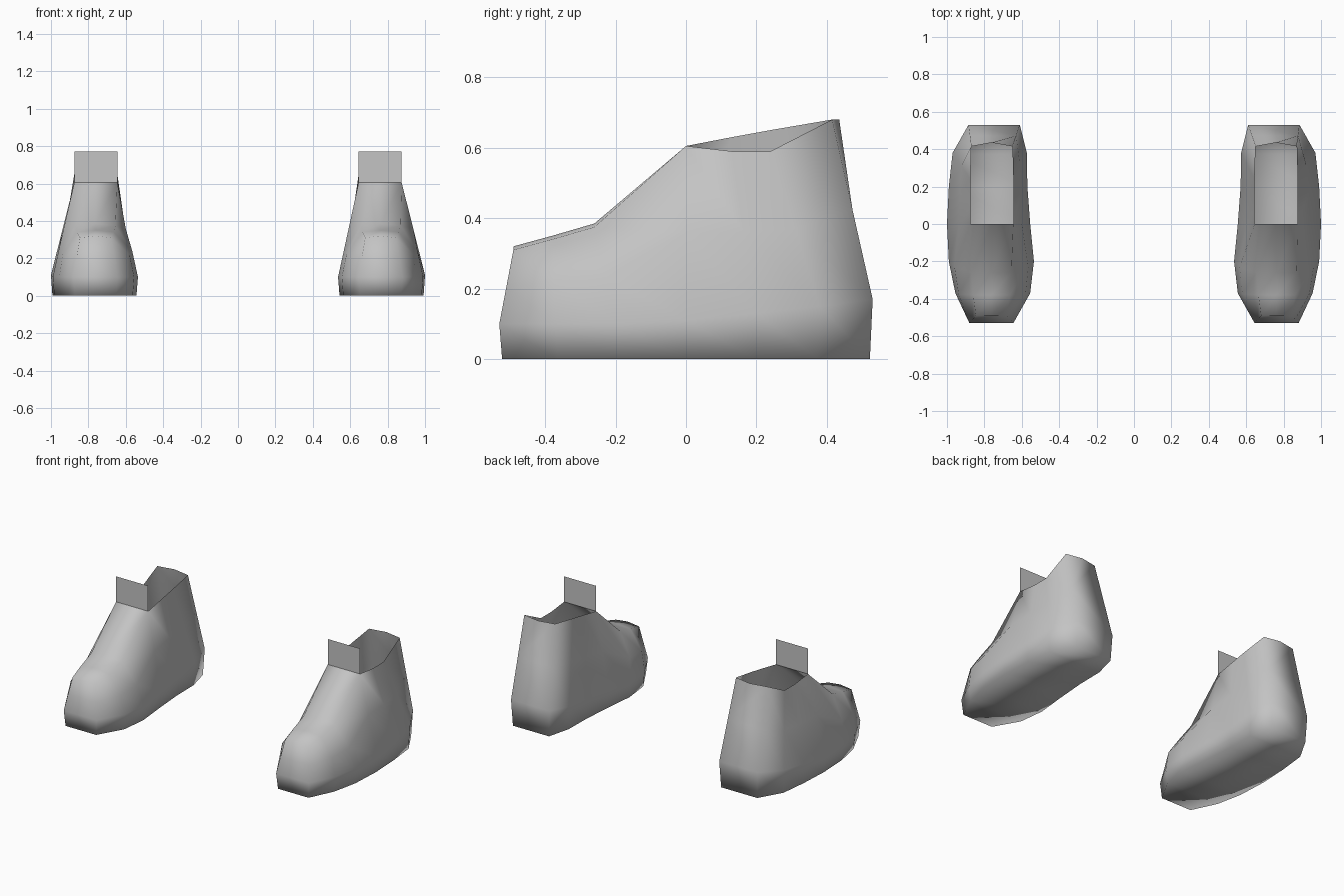
import bpy
import bmesh

cube = bpy.data.objects.get("Cube")
if cube:
    bpy.data.objects.remove(cube, do_unlink=True)

grey = bpy.data.materials.new("plain_grey")
grey.use_nodes = True
COLOUR = (0.55, 0.55, 0.55, 1)
grey.diffuse_color = COLOUR
grey.node_tree.nodes["Principled BSDF"].inputs["Base Color"].default_value = COLOUR

# Stations from toe to heel:
# (low y, low z, low x inner, low x outer, top y, top z inner, top z outer, top x inner, top x outer, bulge)
STATIONS = [
    (-0.53, 0.10, 0.645, 0.88, -0.49, 0.31, 0.31, 0.680, 0.845, 0.00),
    (-0.37, 0.10, 0.555, 0.955, -0.38, 0.34, 0.34, 0.665, 0.86, 0.03),
    (-0.20, 0.10, 0.535, 0.99, -0.26, 0.375, 0.375, 0.655, 0.87, 0.03),
    (0.00, 0.11, 0.555, 1.00, 0.00, 0.605, 0.605, 0.645, 0.875, 0.00),
    (0.20, 0.13, 0.570, 0.99, 0.13, 0.63, 0.59, 0.645, 0.875, 0.00),
    (0.38, 0.15, 0.573, 0.97, 0.24, 0.65, 0.59, 0.645, 0.875, 0.00),
    (0.53, 0.17, 0.610, 0.885, 0.415, 0.68, 0.68, 0.650, 0.87, 0.00),
]
OPENING = 3  # the ankle opening starts at this station


def section(i):
    """Nine points over the shoe: up the inner side, across the top, down the outer side."""
    ly, lz, li, lo, ty, zi, zo, ti, to, bulge = STATIONS[i]
    base_y = ly * 0.985

    def side(low_x, top_x, top_z, out):
        mid = ((low_x + top_x) / 2 + out * bulge, (ly + ty) / 2, (lz + top_z) / 2)
        return [(low_x - out * 0.008, base_y, 0), (low_x, ly, lz), mid, (top_x, ty, top_z)]

    crown = 0.01 if i < OPENING else 0
    back = 0.02 if i == len(STATIONS) - 1 else 0
    centre = ((ti + to) / 2, ty + back, (zi + zo) / 2 + crown)
    return side(li, ti, zi, -1) + [centre] + side(lo, to, zo, 1)[::-1]


def make_object(name, bm, smooth):
    mesh = bpy.data.meshes.new(name)
    bm.to_mesh(mesh)
    bm.free()
    mesh.materials.append(grey)
    for p in mesh.polygons:
        p.use_smooth = smooth
    obj = bpy.data.objects.new(name, mesh)
    bpy.context.collection.objects.link(obj)


def build_shoe(name, sign):
    bm = bmesh.new()
    rings = [[bm.verts.new((sign * x, y, z)) for x, y, z in section(i)]
             for i in range(len(STATIONS))]

    def face(*verts):
        bm.faces.new(verts if sign > 0 else verts[::-1])

    # Sides, instep and sole
    for i, (a, b) in enumerate(zip(rings, rings[1:])):
        for k in range(9):
            if i >= OPENING and k in (3, 4):
                continue
            n = (k + 1) % 9
            face(a[k], a[n], b[n], b[k])
    # Toe and heel caps
    for r, flip in ((rings[0], True), (rings[-1], False)):
        for idx in ((0, 1, 7, 8), (1, 2, 6, 7), (2, 3, 4, 5, 6)):
            face(*[r[k] for k in (idx[::-1] if flip else idx)])
    bmesh.ops.delete(bm, geom=[v for v in bm.verts if not v.link_faces], context='VERTS')
    make_object(name + "_shoe", bm, True)

    # Upright tongue flap in front of the opening
    bm = bmesh.new()
    flap = [bm.verts.new((sign * x, 0, z))
            for x, z in ((0.645, 0.605), (0.875, 0.605), (0.875, 0.77), (0.645, 0.77))]
    face(*flap)
    make_object(name + "_tongue", bm, False)


build_shoe("left", 1)
build_shoe("right", -1)
